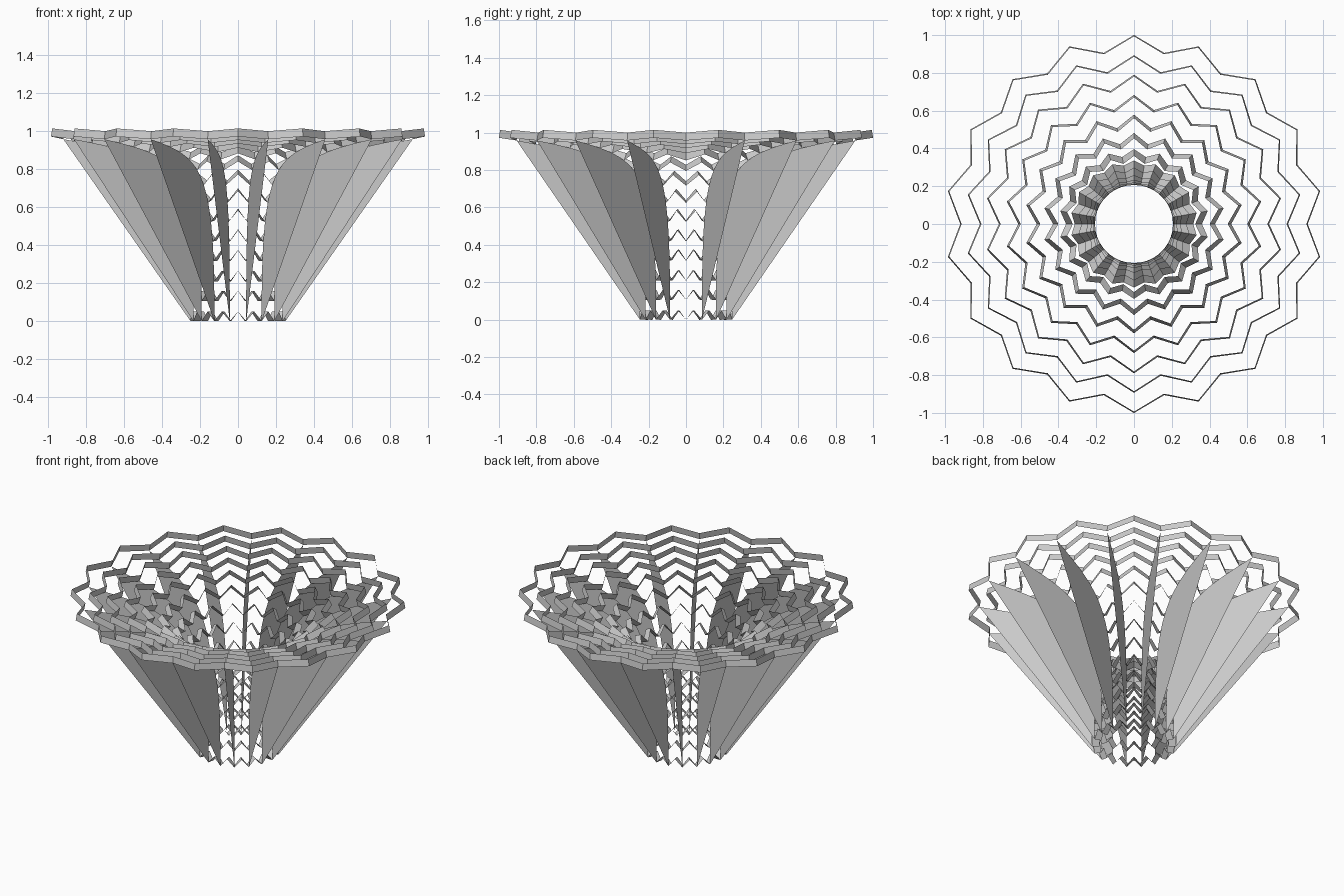
import bpy, bmesh
from math import sin, cos, pi
from mathutils import Vector
from mathutils.geometry import interpolate_bezier

if "Cube" in bpy.data.objects:
    bpy.data.objects.remove(bpy.data.objects["Cube"])

FINS = 18      # radial fins, one at each inner corner of the zigzag rings
RINGS = 14
BAND = 0.043   # band width, measured across the profile curve

# Flaring bowl profile as (radius, height)
P = [Vector(p) for p in ((0.25, 0), (0.238, 0.82), (0.40, 0.865), (0.92, 0.958))]
fine = [Vector((p[0], p[1])) for p in interpolate_bezier(*[p.to_3d() for p in P], 400)]
lengths = [0.0]
for a, b in zip(fine, fine[1:]):
    lengths.append(lengths[-1] + (b - a).length)


def sample(f):
    """Point and unit tangent at fraction f of the profile length."""
    s = f * lengths[-1]
    i = min(range(len(fine)), key=lambda k: abs(lengths[k] - s))
    a, b = fine[max(i - 1, 0)], fine[min(i + 1, len(fine) - 1)]
    return fine[i], (b - a).normalized()


def polar(p, angle):
    return (p.x * cos(angle), p.x * sin(angle), p.y)


def finish(bm, name):
    mesh = bpy.data.meshes.new(name)
    bm.to_mesh(mesh)
    bm.free()
    obj = bpy.data.objects.new(name, mesh)
    bpy.context.collection.objects.link(obj)


# Zigzag rings: corners between fins are pushed forward along the profile
for k in range(RINGS):
    f = k / (RINGS - 1)
    p, t = sample(f)
    inward = Vector((-t.y, t.x)) * BAND
    push = t * (0.05 + 0.032 * f)
    bm = bmesh.new()
    pairs = []
    for j in range(2 * FINS):
        base = p + push if j % 2 else p
        ang = j * pi / FINS
        pairs.append((bm.verts.new(polar(base, ang)),
                      bm.verts.new(polar(base + inward, ang))))
    for j in range(2 * FINS):
        a, b = pairs[j], pairs[(j + 1) % (2 * FINS)]
        bm.faces.new((a[0], b[0], b[1], a[1]))
    finish(bm, f"zigzag_ring_{k + 1:02d}")

# Flat fins: curved inner edge, straight outer edge
bm = bmesh.new()
edge = [sample(i / 26)[0] for i in range(27)]
for j in range(FINS):
    bm.faces.new([bm.verts.new(polar(p, j * 2 * pi / FINS)) for p in edge])
finish(bm, "radial_fins")
